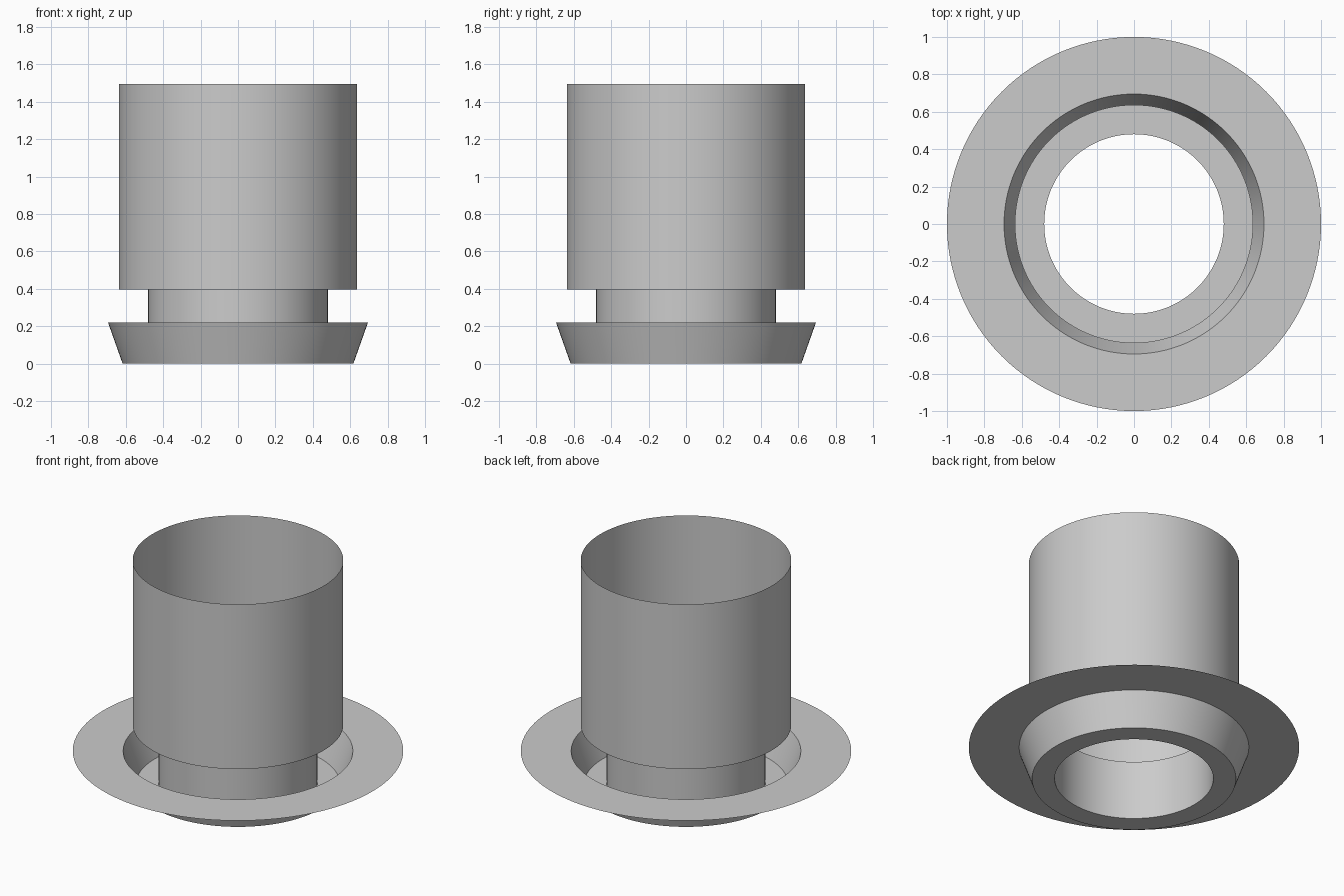
import bpy
import math

SIDES = 128

if "Cube" in bpy.data.objects:
    bpy.data.objects.remove(bpy.data.objects["Cube"], do_unlink=True)

grey = bpy.data.materials.new("plain grey")
grey.use_nodes = True
colour = (0.6, 0.6, 0.6, 1)
grey.diffuse_color = colour
grey.node_tree.nodes["Principled BSDF"].inputs["Base Color"].default_value = colour


def ring_wall(name, start, end):
    """Thin sheet swept round the z axis between two (radius, height) points."""
    verts = []
    for i in range(SIDES):
        a = math.tau * i / SIDES
        for r, z in (start, end):
            verts.append((r * math.cos(a), r * math.sin(a), z))
    faces = []
    for i in range(SIDES):
        j = (i + 1) % SIDES
        faces.append((2 * i + 1, 2 * i, 2 * j, 2 * j + 1))
    mesh = bpy.data.meshes.new(name)
    mesh.from_pydata(verts, [], faces)
    mesh.materials.append(grey)
    mesh.shade_smooth()
    obj = bpy.data.objects.new(name, mesh)
    bpy.context.collection.objects.link(obj)


# Profile corners as (radius, height), from the outer rim to the tube mouth
rim = (1.0, 0.22)
dish_top = (0.695, 0.22)
dish_foot = (0.617, 0.0)
neck_foot = (0.48, 0.0)
neck_top = (0.48, 0.395)
tube_foot = (0.637, 0.395)
tube_mouth = (0.637, 1.495)

# Flat flange and the sloped channel inside it
ring_wall("flange", rim, dish_top)
ring_wall("sloped_wall", dish_top, dish_foot)
ring_wall("channel_floor", dish_foot, neck_foot)

# Narrow neck, shoulder and open tube
ring_wall("neck", neck_foot, neck_top)
ring_wall("shoulder", neck_top, tube_foot)
ring_wall("tube", tube_foot, tube_mouth)
